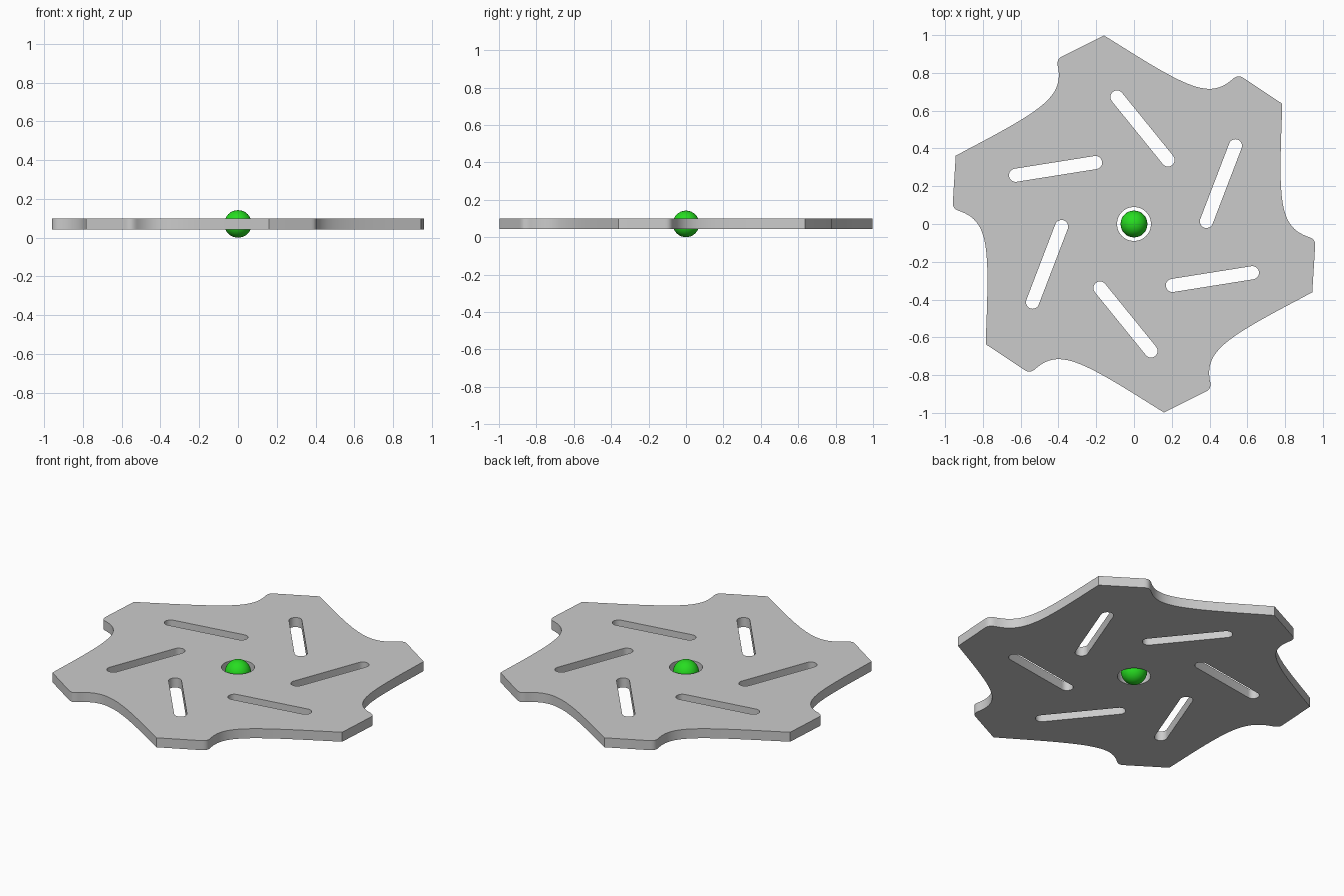
import bpy, bmesh
from math import pi, cos, sin, atan2
from mathutils import Vector, Matrix
from mathutils.geometry import interpolate_bezier

if "Cube" in bpy.data.objects:
    bpy.data.objects.remove(bpy.data.objects["Cube"])

Z0, Z1 = 0.043, 0.10      # plate underside and top
BALL_R = 0.071


def spin(points, count=6):
    """Copies of a 2D point list turned evenly about the centre."""
    for i in range(count):
        m = Matrix.Rotation(i * 2 * pi / count, 2)
        yield [m @ Vector(p) for p in points]


def bezier(a, b, c, d, n):
    pts = [Vector((*p, 0)) for p in (a, b, c, d)]
    return [p.to_2d() for p in interpolate_bezier(*pts, n)]


def slot(a, b, r, n=12):
    """Round-ended slot from centre a to centre b."""
    ang = atan2(b[1] - a[1], b[0] - a[0])
    pts = []
    for c, start in ((b, ang - pi / 2), (a, ang + pi / 2)):
        for i in range(n + 1):
            t = start + pi * i / n
            pts.append((c[0] + r * cos(t), c[1] + r * sin(t)))
    return pts


# One sixth of the outline: tooth tip, rounded tooth corner, swept hollow
tip, next_tip = (-0.159, 0.998), (-0.946, 0.361)
corner = bezier((-0.378, 0.889), (-0.406, 0.877), (-0.409, 0.855), (-0.401, 0.825), 8)
hollow = bezier((-0.401, 0.825), (-0.375, 0.665), (-0.50, 0.595), next_tip, 24)
outline = [p for part in spin([tip] + corner + hollow[1:-1]) for p in part]

# Slanted slots and centre hole
loops = [outline] + list(spin(slot((-0.09, 0.672), (0.18, 0.339), 0.035)))
loops.append([(0.09 * cos(i * pi / 24), 0.09 * sin(i * pi / 24)) for i in range(48)])

# Plate: fill the loops and extrude
bm = bmesh.new()
for loop in loops:
    vs = [bm.verts.new((p[0], p[1], Z0)) for p in loop]
    for i, v in enumerate(vs):
        bm.edges.new((v, vs[(i + 1) % len(vs)]))
bmesh.ops.triangle_fill(bm, use_beauty=True, edges=bm.edges[:], normal=(0, 0, 1))
ext = bmesh.ops.extrude_face_region(bm, geom=bm.faces[:], use_keep_orig=True)
top = [g for g in ext["geom"] if isinstance(g, bmesh.types.BMVert)]
bmesh.ops.translate(bm, verts=top, vec=(0, 0, Z1 - Z0))
bmesh.ops.recalc_face_normals(bm, faces=bm.faces[:])
mesh = bpy.data.meshes.new("slotted_plate")
bm.to_mesh(mesh)
bm.free()
plate = bpy.data.objects.new("slotted_plate", mesh)
bpy.context.collection.objects.link(plate)
bpy.context.view_layer.objects.active = plate
plate.select_set(True)
bpy.ops.object.shade_smooth_by_angle(angle=pi / 6)

# Green centre ball
bpy.ops.mesh.primitive_uv_sphere_add(segments=32, ring_count=16, radius=BALL_R,
                                     location=(0, 0, BALL_R))
ball = bpy.context.object
ball.name = "centre_ball"
bpy.ops.object.shade_smooth()
green = bpy.data.materials.new("green")
green.diffuse_color = (0.02, 0.72, 0.015, 1)
green.use_nodes = True
green.node_tree.nodes["Principled BSDF"].inputs["Base Color"].default_value = green.diffuse_color
ball.data.materials.append(green)
